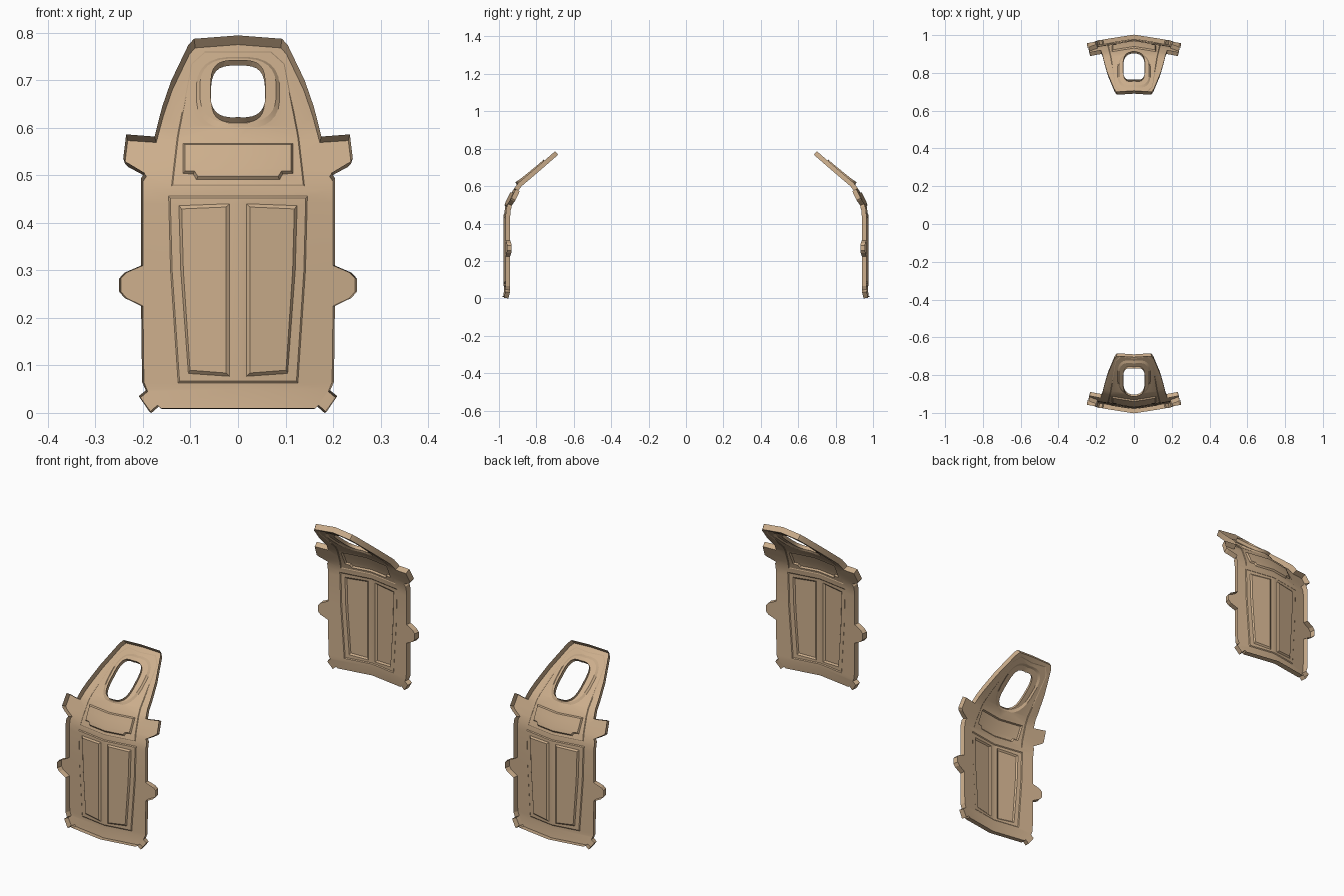
import bpy, bmesh, math
from mathutils import Vector
from mathutils.geometry import delaunay_2d_cdt

if "Cube" in bpy.data.objects:
    bpy.data.objects.remove(bpy.data.objects["Cube"])

TAN = bpy.data.materials.new("tan_paint")
TAN.diffuse_color = (0.60, 0.42, 0.26, 1)
TAN.use_nodes = True
TAN.node_tree.nodes["Principled BSDF"].inputs["Base Color"].default_value = TAN.diffuse_color

# side profile of the sheet at the centre line: (z, y)
PROFILE = [(-0.05, -0.98), (0.005, -0.978), (0.05, -0.972), (0.44, -0.972), (0.475, -0.969),
           (0.51, -0.957), (0.575, -0.925), (0.60, -0.905), (0.775, -0.69), (0.85, -0.598)]
BOW = 0.16      # sideways fold of the sheet
RIM = 0.025     # depth of the outer rim
HOLE_RIM = 0.015


def prof(z):
    for (z0, y0), (z1, y1) in zip(PROFILE, PROFILE[1:]):
        if z <= z1:
            return y0 + (y1 - y0) * (z - z0) / (z1 - z0)
    return PROFILE[-1][1]


def place(x, z, d):
    """Point on the curved sheet, pushed outward by d."""
    slope = (prof(z + 0.015) - prof(z - 0.015)) / 0.03
    side = 0 if abs(x) < 1e-4 else math.copysign(BOW, x)
    n = Vector((side, -1, slope)).normalized()
    return Vector((x, prof(z) + BOW * abs(x), z)) + n * d


def mirrored(half):
    return half + [(-x, z) for x, z in reversed(half) if x > 1e-5]


def rounded(cz, hw, hh, power, n=28):
    pts = []
    for i in range(n):
        a = 2 * math.pi * (i + 0.5) / n
        c, s = math.cos(a), math.sin(a)
        pts.append((hw * math.copysign(abs(c) ** (2 / power), c),
                    cz + hh * math.copysign(abs(s) ** (2 / power), s)))
    return pts


def inset(loop, e):
    xs, zs = [p[0] for p in loop], [p[1] for p in loop]
    cx, cz = (max(xs) + min(xs)) / 2, (max(zs) + min(zs)) / 2
    fx = 1 - 2 * e / (max(xs) - min(xs))
    fz = 1 - 2 * e / (max(zs) - min(zs))
    return [(cx + (x - cx) * fx, cz + (z - cz) * fz) for x, z in loop]


def inside(x, z, loop):
    hit = False
    for (x0, z0), (x1, z1) in zip(loop, loop[1:] + loop[:1]):
        if (z0 > z) != (z1 > z) and x < x0 + (x1 - x0) * (z - z0) / (z1 - z0):
            hit = not hit
    return hit


# outline with side tabs and corner clips
OUTLINE = mirrored([(0, 0.008), (0.16, 0.008), (0.166, 0.014), (0.182, 0.0), (0.205, 0.032),
                    (0.19, 0.045), (0.198, 0.065), (0.2, 0.225), (0.235, 0.242), (0.246, 0.255),
                    (0.246, 0.283), (0.235, 0.295), (0.2, 0.31), (0.2, 0.487), (0.193, 0.497),
                    (0.232, 0.518), (0.238, 0.525), (0.232, 0.573), (0.172, 0.569),
                    (0.157, 0.625), (0.138, 0.68), (0.102, 0.755), (0.09, 0.768), (0, 0.775)])
HOLE = rounded(0.665, 0.056, 0.06, 3.2)

# pressed areas: (loop, bevel width, depth)
lower_frame = mirrored([(0.146, 0.456), (0.142, 0.30), (0.126, 0.063)])
right_recess = [(0.017, 0.44), (0.124, 0.436), (0.12, 0.30), (0.104, 0.083), (0.017, 0.077)]
left_recess = [(-x, z) for x, z in right_recess]
hood_frame = mirrored([(0.14, 0.477), (0.128, 0.58), (0.098, 0.735), (0.07, 0.76)])
name_plate = mirrored([(0.115, 0.566), (0.115, 0.503), (0.094, 0.502), (0.087, 0.49)])
hole_ring = rounded(0.672, 0.088, 0.076, 2.8)
FEATURES = [(lower_frame, 0.004, 0.003), (right_recess, 0.007, 0.006), (left_recess, 0.007, 0.006),
            (hood_frame, 0.003, 0.002), (name_plate, 0.005, 0.007), (hole_ring, 0.008, 0.006)]
MIDS = [(inset(l, e / 2), d) for l, e, d in FEATURES]


def depth(x, z):
    return sum(d for loop, d in MIDS if inside(x, z, loop))


def build_panel(name, flip):
    # lay out the flat pattern
    pts, edges = [], []

    def add(loop, closed=True):
        b, n = len(pts), len(loop)
        pts.extend(Vector(p) for p in loop)
        edges.extend((b + i, b + (i + 1) % n) for i in range(n if closed else n - 1))

    add(OUTLINE)
    add(HOLE)
    for loop, e, d in FEATURES:
        add(loop)
        add(inset(loop, e))
    add([(0, -0.03), (0, 0.82)], False)
    for z in (0.05, 0.44, 0.47, 0.51, 0.54, 0.575, 0.6):
        add([(-0.3, z), (0.3, z)], False)
    co, _, tris = delaunay_2d_cdt(pts, edges, [], 0, 1e-5)[:3]

    # bend the pattern into the sheet
    bm = bmesh.new()
    verts = [bm.verts.new(place(p.x, p.y, depth(p.x, p.y))) for p in co]
    flat = {v: p for v, p in zip(verts, co)}
    for t in tris:
        cx = sum(co[i].x for i in t) / len(t)
        cz = sum(co[i].y for i in t) / len(t)
        if inside(cx, cz, OUTLINE) and not inside(cx, cz, HOLE):
            bm.faces.new([verts[i] for i in t])
    sheet = list(bm.faces)

    # open-backed rim around the outline and the window
    outer = {}
    for e in [e for e in bm.edges if len(e.link_faces) == 1]:
        for v in e.verts:
            if v not in outer:
                p = flat[v]
                near_hole = abs(p.x) < 0.07 and 0.595 < p.y < 0.735
                r = HOLE_RIM + depth(p.x, p.y) if near_hole else RIM
                outer[v] = bm.verts.new(place(p.x, p.y, r))
        a, b = e.verts
        bm.faces.new((a, b, outer[b], outer[a]))
    bmesh.ops.delete(bm, geom=[v for v in bm.verts if not v.link_faces], context='VERTS')

    # pressed side faces the middle of the model
    bmesh.ops.recalc_face_normals(bm, faces=bm.faces)
    bm.normal_update()
    if sum(f.normal.y * f.calc_area() for f in sheet) < 0:
        bmesh.ops.reverse_faces(bm, faces=bm.faces)
    if flip:
        for v in bm.verts:
            v.co.y = -v.co.y
        bmesh.ops.reverse_faces(bm, faces=bm.faces)
    bmesh.ops.join_triangles(bm, faces=bm.faces, angle_face_threshold=0.02,
                             angle_shape_threshold=1.5)
    me = bpy.data.meshes.new(name)
    bm.to_mesh(me)
    bm.free()
    me.materials.append(TAN)
    ob = bpy.data.objects.new(name, me)
    bpy.context.collection.objects.link(ob)
    bpy.ops.object.select_all(action='DESELECT')
    ob.select_set(True)
    bpy.context.view_layer.objects.active = ob
    bpy.ops.object.shade_smooth_by_angle(angle=math.radians(20))


build_panel("front_panel", False)
build_panel("back_panel", True)
